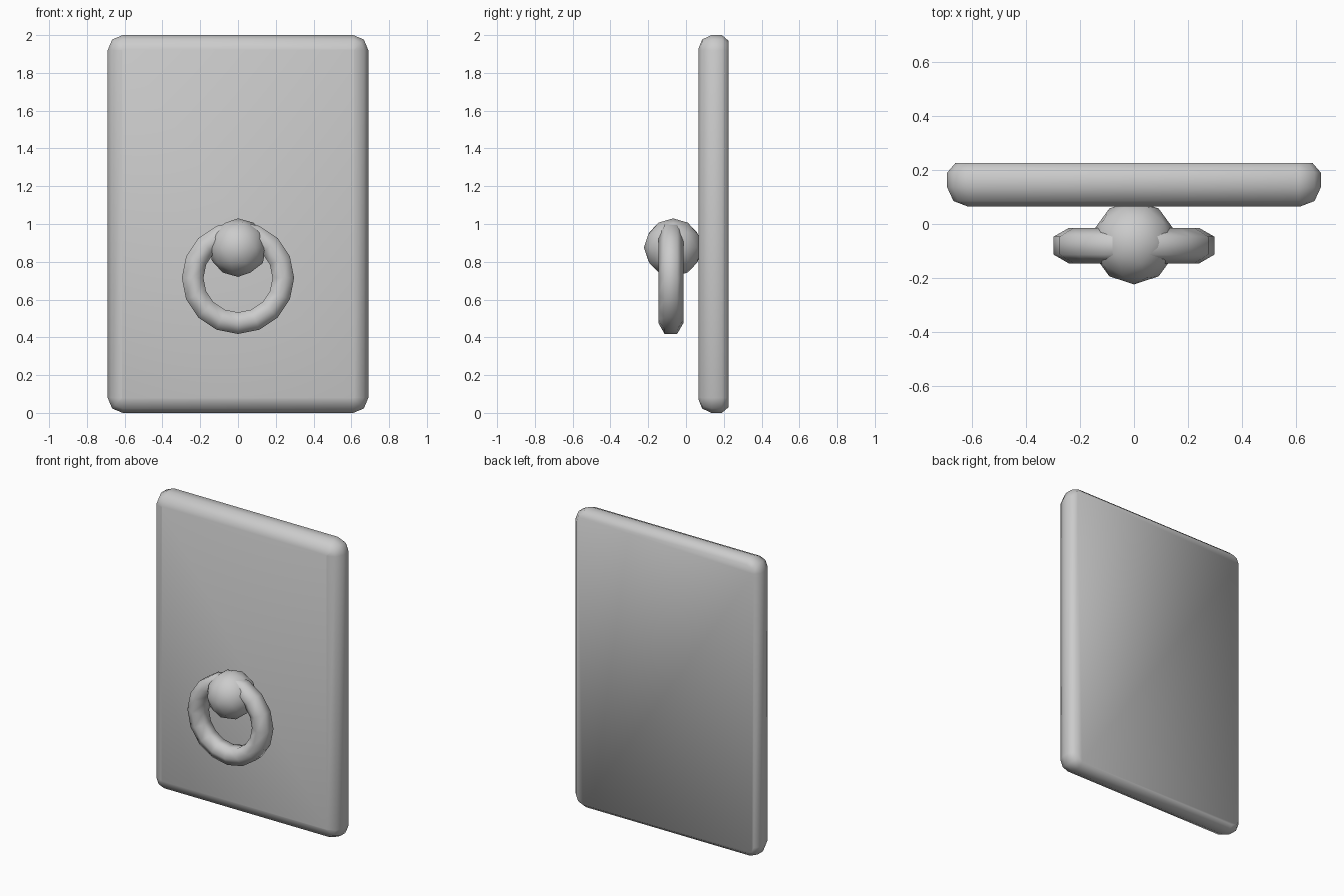
import bpy, bmesh
from math import sin, cos, pi, radians
from mathutils import Matrix, Vector

cube = bpy.data.objects.get("Cube")
if cube:
    bpy.data.objects.remove(cube, do_unlink=True)

grey = bpy.data.materials.new("plain_grey")
grey.use_nodes = True
color = (0.6, 0.6, 0.6, 1)
grey.diffuse_color = color
grey.node_tree.nodes["Principled BSDF"].inputs["Base Color"].default_value = color


def finish(name, bm):
    bmesh.ops.recalc_face_normals(bm, faces=bm.faces)
    mesh = bpy.data.meshes.new(name)
    bm.to_mesh(mesh)
    bm.free()
    mesh.materials.append(grey)
    obj = bpy.data.objects.new(name, mesh)
    bpy.context.collection.objects.link(obj)
    bpy.ops.object.select_all(action='DESELECT')
    obj.select_set(True)
    bpy.context.view_layer.objects.active = obj
    bpy.ops.object.shade_smooth_by_angle(angle=radians(65))


def loft(rings, closed):
    """Join point rings with quads; close into a loop or cap both ends."""
    bm = bmesh.new()
    loops = [[bm.verts.new(p) for p in ring] for ring in rings]
    pairs = list(zip(loops, loops[1:]))
    if closed:
        pairs.append((loops[-1], loops[0]))
    else:
        bm.faces.new(loops[0])
        bm.faces.new(loops[-1])
    for a, b in pairs:
        n = len(a)
        for i in range(n):
            bm.faces.new((a[i], a[(i + 1) % n], b[(i + 1) % n], b[i]))
    return bm


def rounded_rect(inset, y, half_w=0.69, half_h=1.0, radius=0.08, steps=2):
    r = radius - inset
    points = []
    for corner, (sx, sz) in enumerate(((1, 1), (-1, 1), (-1, -1), (1, -1))):
        for s in range(steps + 1):
            a = (corner + s / steps) * pi / 2
            points.append((sx * (half_w - radius) + r * cos(a), y,
                           1 + sz * (half_h - radius) + r * sin(a)))
    return points


# Backing plate: wide rounded front edge, small chamfer at the back
profile = [(0.075, 0.065), (0.023, 0.085), (0, 0.135), (0, 0.19), (0.03, 0.225)]
finish("back_plate", loft([rounded_rect(i, y) for i, y in profile], False))

# Ring handle: hexagonal section swept round a circle
ring_center, major, minor, sides = Vector((0, -0.08, 0.715)), 0.24, 0.066, 16
rings = []
for k in range(sides):
    t = 2 * pi * k / sides
    section = []
    for j in range(6):
        a = pi / 6 + j * pi / 3
        r = major + minor * cos(a)
        section.append(ring_center + Vector((r * cos(t), minor * sin(a), r * sin(t))))
    rings.append(section)
finish("ring_handle", loft(rings, True))

# Ball knob holding the ring to the plate
bm = bmesh.new()
bmesh.ops.create_icosphere(bm, subdivisions=2, radius=0.155,
                           matrix=Matrix.Translation((0, -0.068, 0.875)))
finish("ball_knob", bm)
